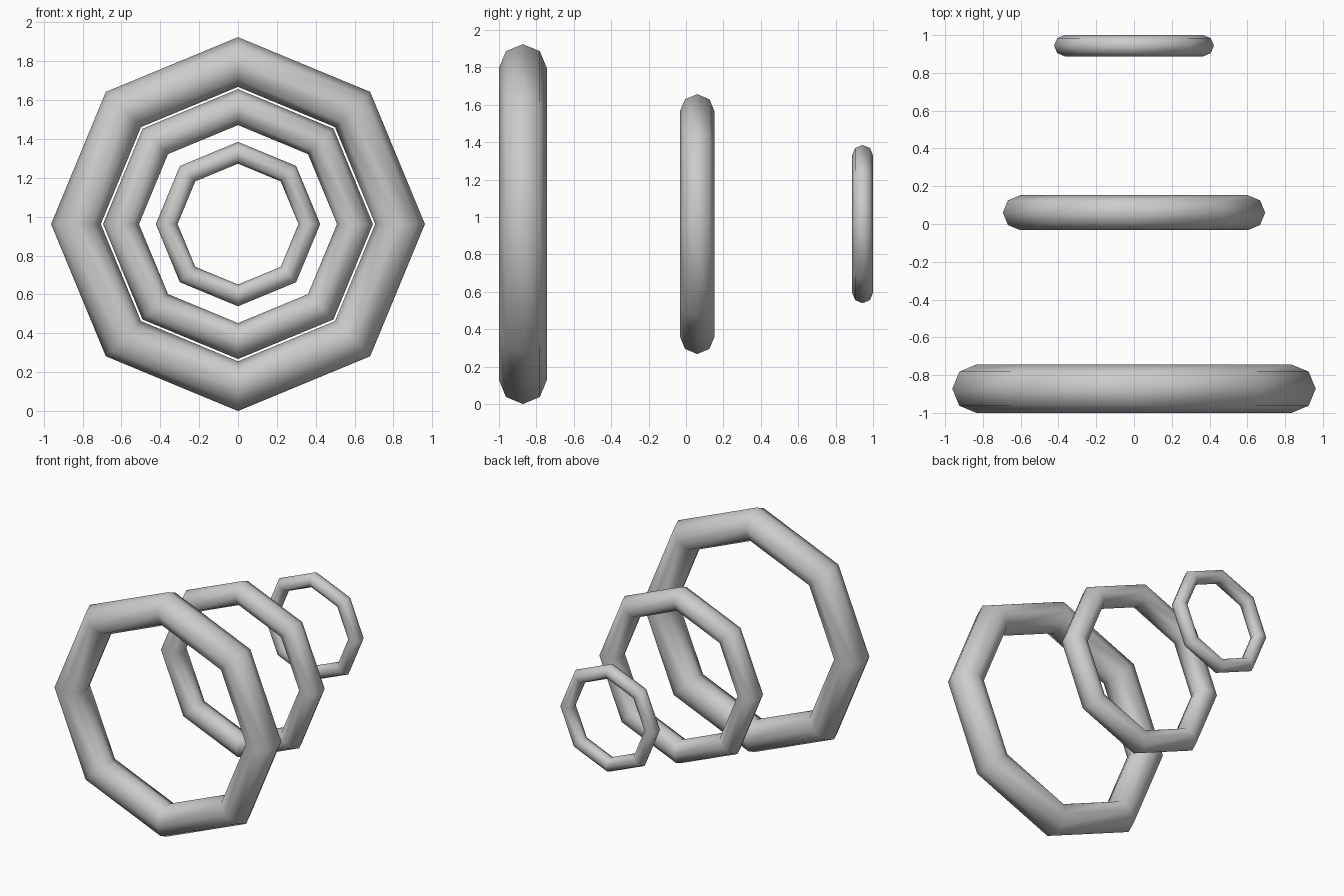
import bpy
from math import pi

if "Cube" in bpy.data.objects:
    bpy.data.objects.remove(bpy.data.objects["Cube"])

CENTRE_Z = 0.962


def ring(name, y, major, minor):
    """Upright octagonal ring with an eight-sided tube, hole facing the front."""
    bpy.ops.mesh.primitive_torus_add(
        major_segments=8, minor_segments=8,
        major_radius=major, minor_radius=minor,
        location=(0, y, CENTRE_Z), rotation=(pi / 2, 0, 0))
    obj = bpy.context.object
    obj.name = name
    bpy.ops.object.shade_smooth()
    return obj


# Three coaxial rings shrinking from front to back
ring("large_front_ring", -0.872, 0.834, 0.128)
ring("middle_ring", 0.060, 0.602, 0.0925)
ring("small_back_ring", 0.944, 0.367, 0.056)
